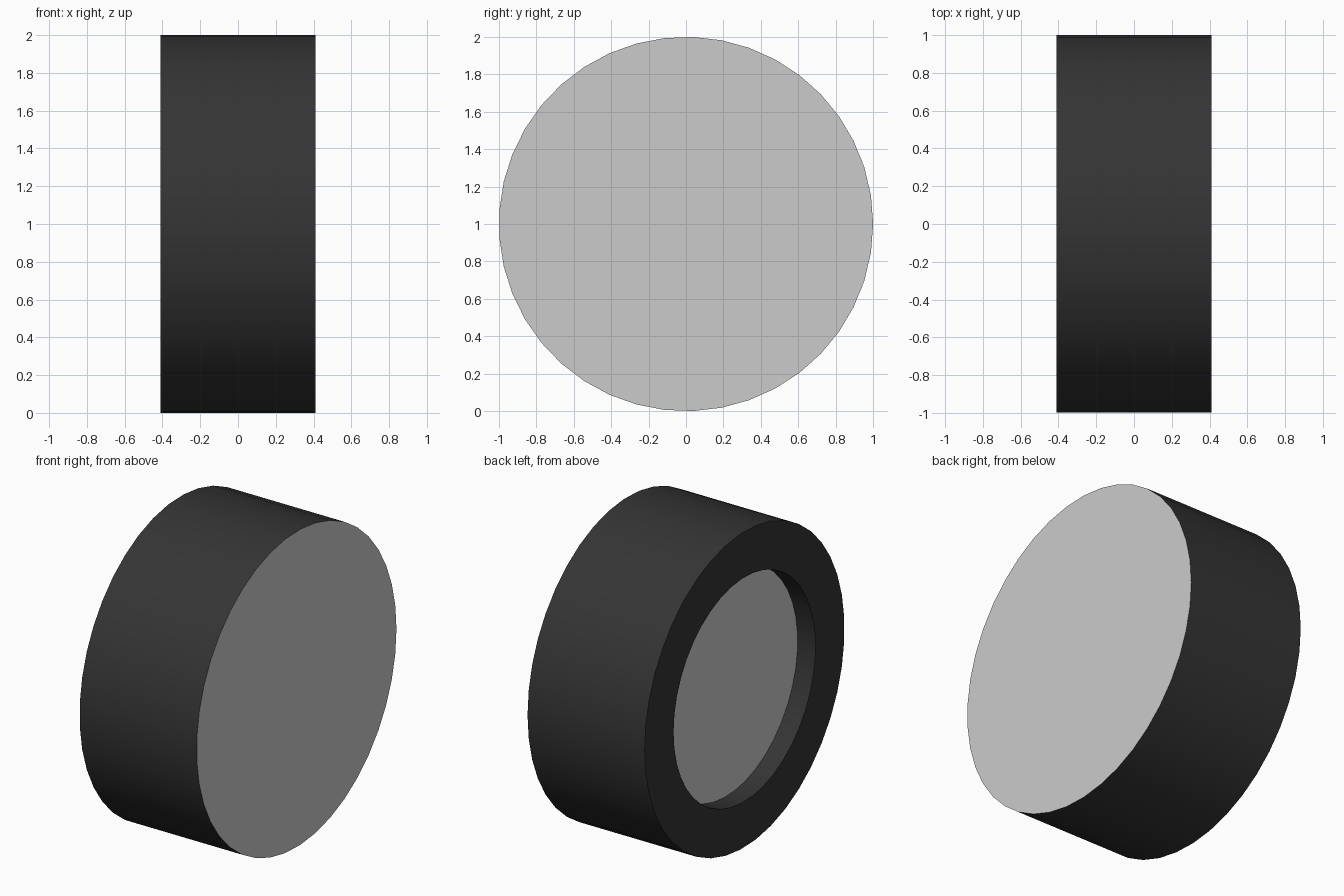
import bpy
from math import cos, sin, tau

if "Cube" in bpy.data.objects:
    bpy.data.objects.remove(bpy.data.objects["Cube"])

SIDES = 41
HALF_WIDTH = 0.41
RIM_R = 0.71
RECESS_X = -0.285


def ring(x, r):
    """Points of a circle around the wheel axis (x), centred at z = 1."""
    return [(x, r * cos(tau * k / SIDES), 1 + r * sin(tau * k / SIDES))
            for k in range(SIDES)]


def make_object(name, verts, faces):
    mesh = bpy.data.meshes.new(name)
    mesh.from_pydata(verts, [], faces)
    mesh.update()
    obj = bpy.data.objects.new(name, mesh)
    bpy.context.collection.objects.link(obj)
    return obj


def lathe(name, profile):
    verts = [p for x, r in profile for p in ring(x, r)]
    faces = []
    for i in range(len(profile) - 1):
        a, b = i * SIDES, (i + 1) * SIDES
        for k in range(SIDES):
            n = (k + 1) % SIDES
            faces.append((a + k, b + k, b + n, a + n))
    return make_object(name, verts, faces)


def disc(name, x, r, facing):
    return make_object(name, ring(x, r), [tuple(range(SIDES))[::facing]])


# Tyre: tread, side wall and the wall of the recess
tyre = lathe("tyre", [(HALF_WIDTH, 1), (-HALF_WIDTH, 1),
                      (-HALF_WIDTH, RIM_R), (RECESS_X, RIM_R)])
rubber = bpy.data.materials.new("black_rubber")
rubber.diffuse_color = (0.035, 0.035, 0.035, 1)
rubber.use_nodes = True
rubber.node_tree.nodes["Principled BSDF"].inputs["Base Color"].default_value = rubber.diffuse_color
tyre.data.materials.append(rubber)
bpy.ops.object.select_all(action='DESELECT')
tyre.select_set(True)
bpy.context.view_layer.objects.active = tyre
bpy.ops.object.shade_smooth_by_angle()

# Grey plates: full-size one on the right, recessed one on the left
disc("right_plate", HALF_WIDTH, 1, 1)
disc("recessed_hub", RECESS_X, RIM_R, -1)
